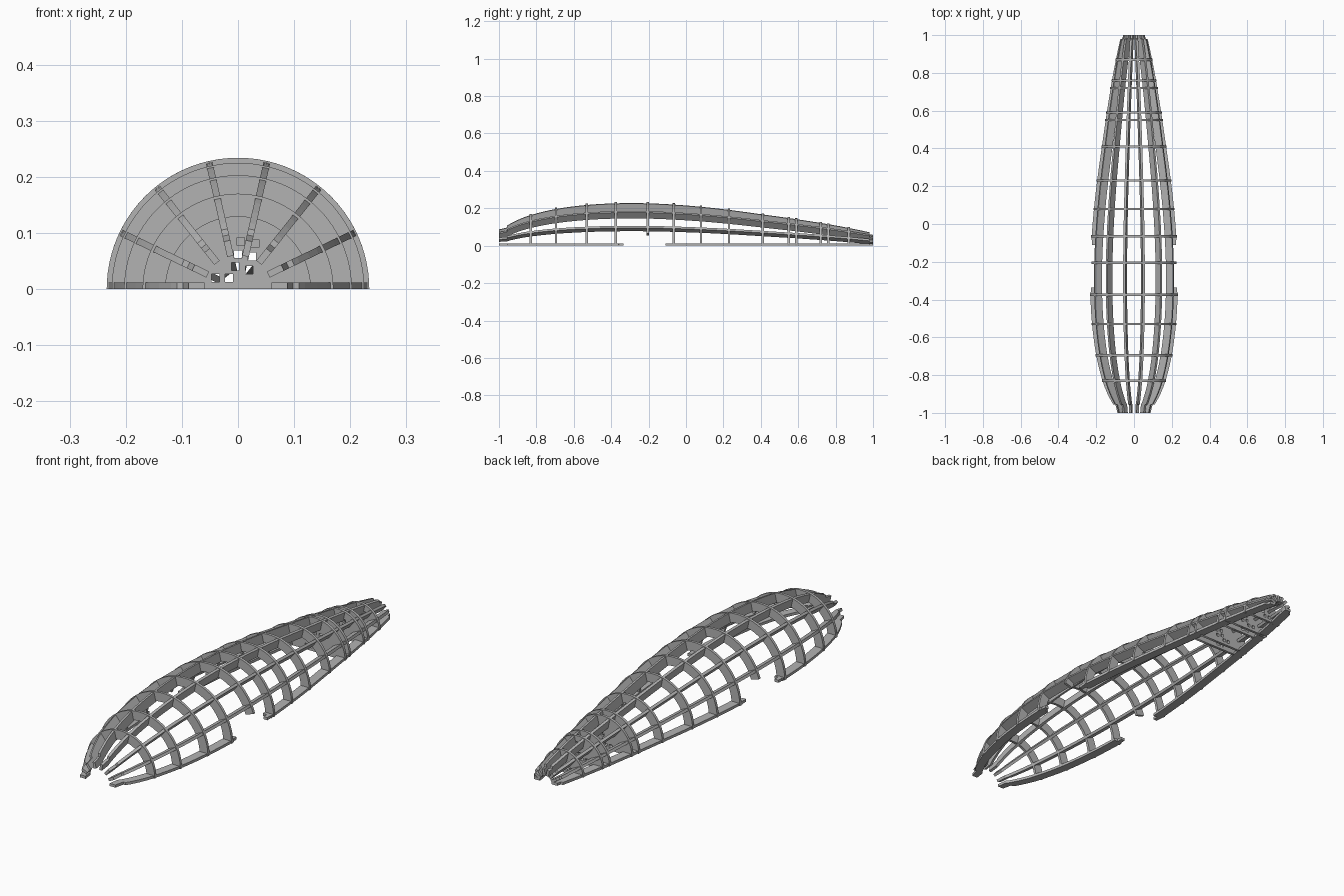
import bpy
import bmesh
import math

if "Cube" in bpy.data.objects:
    bpy.data.objects.remove(bpy.data.objects["Cube"], do_unlink=True)

grey = bpy.data.materials.new("frame_grey")
grey.use_nodes = True
COLOUR = (0.45, 0.45, 0.45, 1)
grey.diffuse_color = COLOUR
grey.node_tree.nodes["Principled BSDF"].inputs["Base Color"].default_value = COLOUR

THICK = 0.012
DEPTH = 0.041
# Hull radius along the length: (y, radius)
HULL = [(-1, 0.075), (-0.955, 0.112), (-0.9, 0.142), (-0.83, 0.169), (-0.695, 0.202),
        (-0.53, 0.224), (-0.375, 0.233), (-0.205, 0.233), (-0.065, 0.226), (0.08, 0.214),
        (0.23, 0.197), (0.41, 0.172), (0.57, 0.149), (0.74, 0.122), (0.87, 0.098), (1, 0.07)]


def hull_radius(y):
    """Smooth Hermite interpolation of the hull profile."""
    def slope(i):
        a, b = HULL[max(i - 1, 0)], HULL[min(i + 1, len(HULL) - 1)]
        return (b[1] - a[1]) / (b[0] - a[0])
    i = 0
    while i < len(HULL) - 2 and y > HULL[i + 1][0]:
        i += 1
    (y0, r0), (y1, r1) = HULL[i], HULL[i + 1]
    h = y1 - y0
    t = (y - y0) / h
    return (r0 * (1 + 2 * t) * (1 - t) ** 2 + slope(i) * h * t * (1 - t) ** 2
            + r1 * t * t * (3 - 2 * t) + slope(i + 1) * h * t * t * (t - 1))


def mesh_object(name, bm):
    bmesh.ops.recalc_face_normals(bm, faces=bm.faces)
    mesh = bpy.data.meshes.new(name)
    bm.to_mesh(mesh)
    bm.free()
    mesh.materials.append(grey)
    obj = bpy.data.objects.new(name, mesh)
    bpy.context.collection.objects.link(obj)
    return obj


def stations(y0, y1):
    """Plate sections (y, inner, outer) between two positions."""
    n = max(2, round((y1 - y0) / 0.04))
    result = []
    for i in range(n + 1):
        y = y0 + (y1 - y0) * i / n
        outer = hull_radius(y) - 0.002
        result.append((y, max(outer - DEPTH, 0.03), outer))
    return result


def stringer(name, angle, sections):
    """Radial plate lofted along the length."""
    c, s = math.cos(angle), math.sin(angle)
    lift = THICK / 2 if s < 0.01 else 0      # lowest plates rest on the ground
    bm = bmesh.new()
    rings = []
    for y, inner, outer in sections:
        ring = []
        for r, side in ((inner, -1), (outer, -1), (outer, 1), (inner, 1)):
            t = side * THICK / 2
            ring.append(bm.verts.new((r * c - t * s, y, r * s + t * c + lift)))
        rings.append(ring)
    for a, b in zip(rings, rings[1:]):
        for k in range(4):
            j = (k + 1) % 4
            bm.faces.new((a[k], a[j], b[j], b[k]))
    bm.faces.new(rings[0])
    bm.faces.new(rings[-1])
    return mesh_object(name, bm)


def rib(name, y, start=0.0):
    """Half ring; start trims both lower ends."""
    outer = hull_radius(y) + 0.001
    inner = outer - DEPTH
    bm = bmesh.new()
    rows = []
    steps = 48
    for i in range(steps + 1):
        a = start + (math.pi - 2 * start) * i / steps
        rows.append([bm.verts.new((r * math.cos(a), y + d * THICK / 2, r * math.sin(a)))
                     for r, d in ((inner, -1), (outer, -1), (outer, 1), (inner, 1))])
    for a, b in zip(rows, rows[1:]):
        for k in range(4):
            j = (k + 1) % 4
            bm.faces.new((a[k], a[j], b[j], b[k]))
    bm.faces.new(rows[0])
    bm.faces.new(rows[-1])
    return mesh_object(name, bm)


def bulkhead(name, y, holes):
    """Solid half disc pierced by small square holes."""
    curve = bpy.data.curves.new(name, "CURVE")
    curve.dimensions = "2D"
    curve.fill_mode = "BOTH"
    curve.extrude = THICK / 2
    radius = hull_radius(y) + 0.001
    loops = [[(radius * math.cos(math.pi * i / 48), radius * math.sin(math.pi * i / 48))
              for i in range(49)]]
    h = 0.007
    for hx, hz in holes:
        if math.hypot(hx, hz) < radius - 0.02:
            loops.append([(hx - h, hz - h), (hx + h, hz - h), (hx + h, hz + h), (hx - h, hz + h)])
    for loop in loops:
        spline = curve.splines.new("POLY")
        spline.points.add(len(loop) - 1)
        for p, (px, pz) in zip(spline.points, loop):
            p.co = (px, pz, 0, 1)
        spline.use_cyclic_u = True
    curve.materials.append(grey)
    obj = bpy.data.objects.new(name, curve)
    bpy.context.collection.objects.link(obj)
    obj.location.y = y
    obj.rotation_euler.x = math.pi / 2
    bpy.ops.object.select_all(action="DESELECT")
    obj.select_set(True)
    bpy.context.view_layer.objects.active = obj
    bpy.ops.object.convert(target="MESH")


# Stepped ends of every stringer
nose = [(-1, 0.06, 0.088), (-0.957, 0.066, 0.098), (-0.956, 0.066, 0.109)]
tail = [(0.981, 0.03, 0.061), (1, 0.03, 0.058)]

# Upper stringers run the full length
for i in range(1, 7):
    stringer(f"stringer_{i}", math.pi * i / 7, nose + stations(-0.94, 0.98) + tail)

# Lower stringers are split by the side opening, with locating tabs
for side, angle in (("left", 0.0), ("right", math.pi)):
    front_tab = [(-0.359, 0.208, 0.227), (-0.335, 0.208, 0.227)]
    rear_tab = [(-0.11, 0.204, 0.223), (-0.086, 0.204, 0.223)]
    stringer(f"{side}_front_lower_rail", angle, nose + stations(-0.94, -0.36) + front_tab)
    stringer(f"{side}_rear_lower_rail", angle, rear_tab + stations(-0.085, 0.98) + tail)

# Open ribs
for i, y in enumerate((-0.83, -0.695, -0.53, -0.375, -0.065, 0.08, 0.23, 0.41)):
    rib(f"rib_{i + 1}", y)
rib("opening_rib", -0.205, math.radians(16.5))

# Solid tail bulkheads with wire holes
HOLES = [(0, 0.062), (0.025, 0.058), (-0.005, 0.04), (0.02, 0.034), (-0.04, 0.02),
         (-0.016, 0.02), (0.005, 0.085), (0.03, 0.081)]
for i, y in enumerate((0.55, 0.59, 0.72, 0.76, 0.87)):
    bulkhead(f"bulkhead_{i + 1}", y, HOLES)
